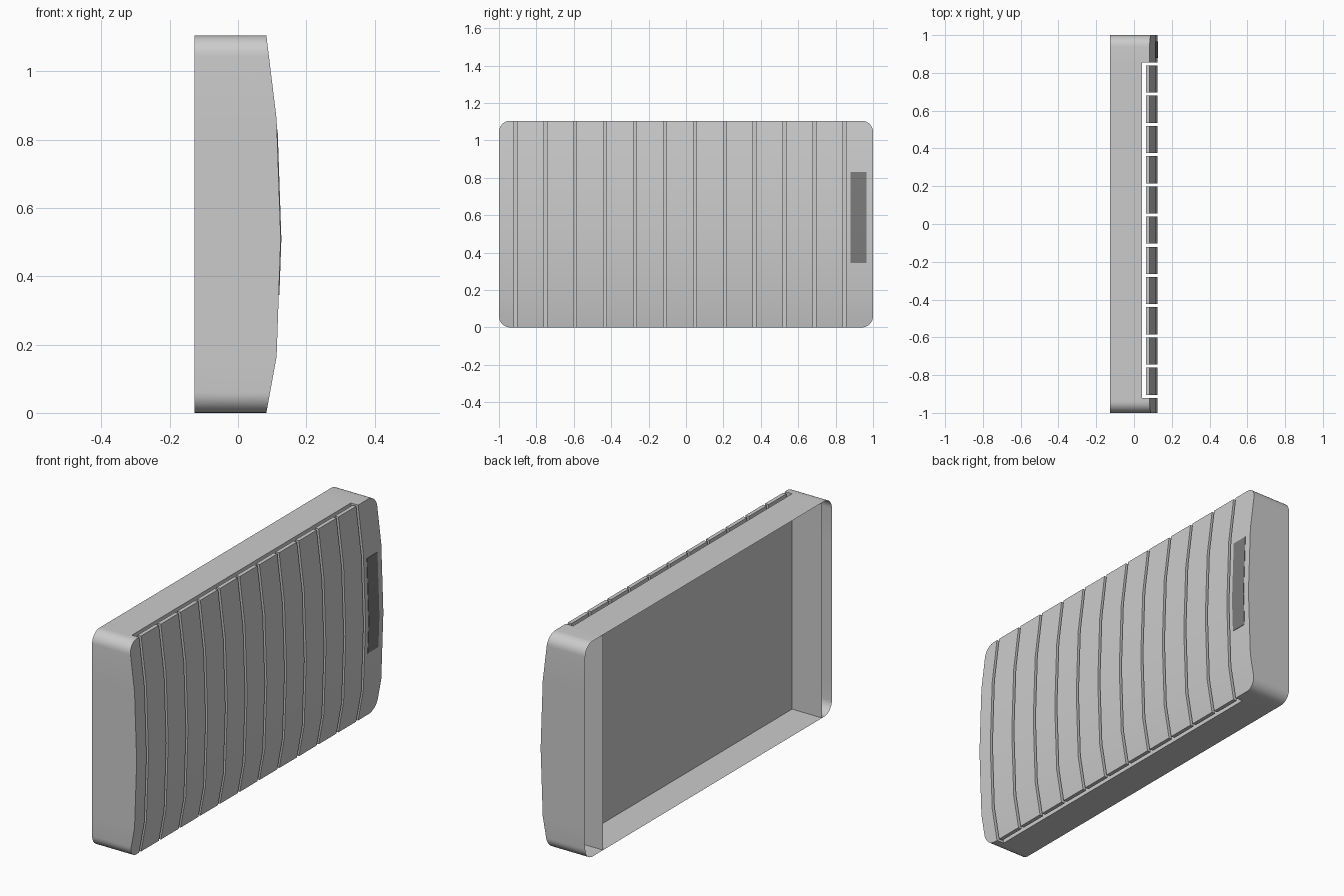
import bpy, bmesh, math

if "Cube" in bpy.data.objects:
    bpy.data.objects.remove(bpy.data.objects["Cube"])

H, BACK, PANEL, SLAT_BACK = 1.105, -0.128, 0.042, 0.063
Y0, Y1, GAP, N = -0.92, 0.855, 0.016, 11
R = 0.06
PROFILE = [(0.083, 0), (0.113, 0.165), (0.125, 0.51), (0.113, 0.86), (0.083, H)]


def front_x(z):
    for (xa, za), (xb, zb) in zip(PROFILE, PROFILE[1:]):
        if z <= zb + 1e-6:
            return xa + (xb - xa) * (z - za) / (zb - za)
    return PROFILE[-1][0]


def loft(name, levels, back, front, open_back=False):
    """levels: (z, inner y, outer y); stacks rectangles up the height."""
    bm = bmesh.new()
    rings = []
    for z, yi, yo in levels:
        x = front(z)
        rings.append([bm.verts.new(p) for p in
                      ((back, yi, z), (x, yi, z), (x, yo, z), (back, yo, z))])
    for a, b in zip(rings, rings[1:]):
        for i in range(3 if open_back else 4):
            j = (i + 1) % 4
            bm.faces.new((a[i], a[j], b[j], b[i]))
    bm.faces.new(rings[0][::-1])
    bm.faces.new(rings[-1])
    if levels[0][1] > levels[0][2]:
        bmesh.ops.reverse_faces(bm, faces=bm.faces[:])
    mesh = bpy.data.meshes.new(name)
    bm.to_mesh(mesh)
    bm.free()
    mesh.shade_smooth()
    mesh.set_sharp_from_angle(angle=math.radians(25))
    ob = bpy.data.objects.new(name, mesh)
    bpy.context.collection.objects.link(ob)
    return ob


# Rounded end caps, hollow and open at the back
corner = [(R * (1 - math.cos(t)), R * (1 - math.sin(t)))
          for t in [math.radians(a * 11.25) for a in range(9)]]
half = [(dz, 1 - dy) for dz, dy in corner]
outline = half + [(z, 1) for _, z in PROFILE[1:-1]] + [(H - z, y) for z, y in half[::-1]]
loft("end_cap_wide", [(z, Y1, y) for z, y in outline], BACK, front_x, True)
loft("end_cap_narrow", [(z, Y0, -y) for z, y in outline], BACK, front_x, True)

# Middle body: top, bottom and rear panel, open at the back
loft("middle_body", [(0, Y0, Y1), (H, Y0, Y1)], BACK, lambda z: PANEL, True)

# Free-standing curved slats
pitch = (Y1 - Y0 - GAP) / N
for i in range(N):
    a = Y0 + GAP + i * pitch
    loft(f"slat_{i + 1}", [(z, a, a + pitch - GAP) for _, z in PROFILE], SLAT_BACK, front_x)

# Dark strip on the wide end cap
strip = loft("dark_strip", [(z, 0.88, 0.965) for z in (0.345, 0.51, 0.83)], 0.1,
             lambda z: front_x(z) + 0.002)
mat = bpy.data.materials.new("dark_grey")
mat.diffuse_color = (0.2, 0.2, 0.2, 1)
mat.use_nodes = True
mat.node_tree.nodes["Principled BSDF"].inputs["Base Color"].default_value = mat.diffuse_color
strip.data.materials.append(mat)
